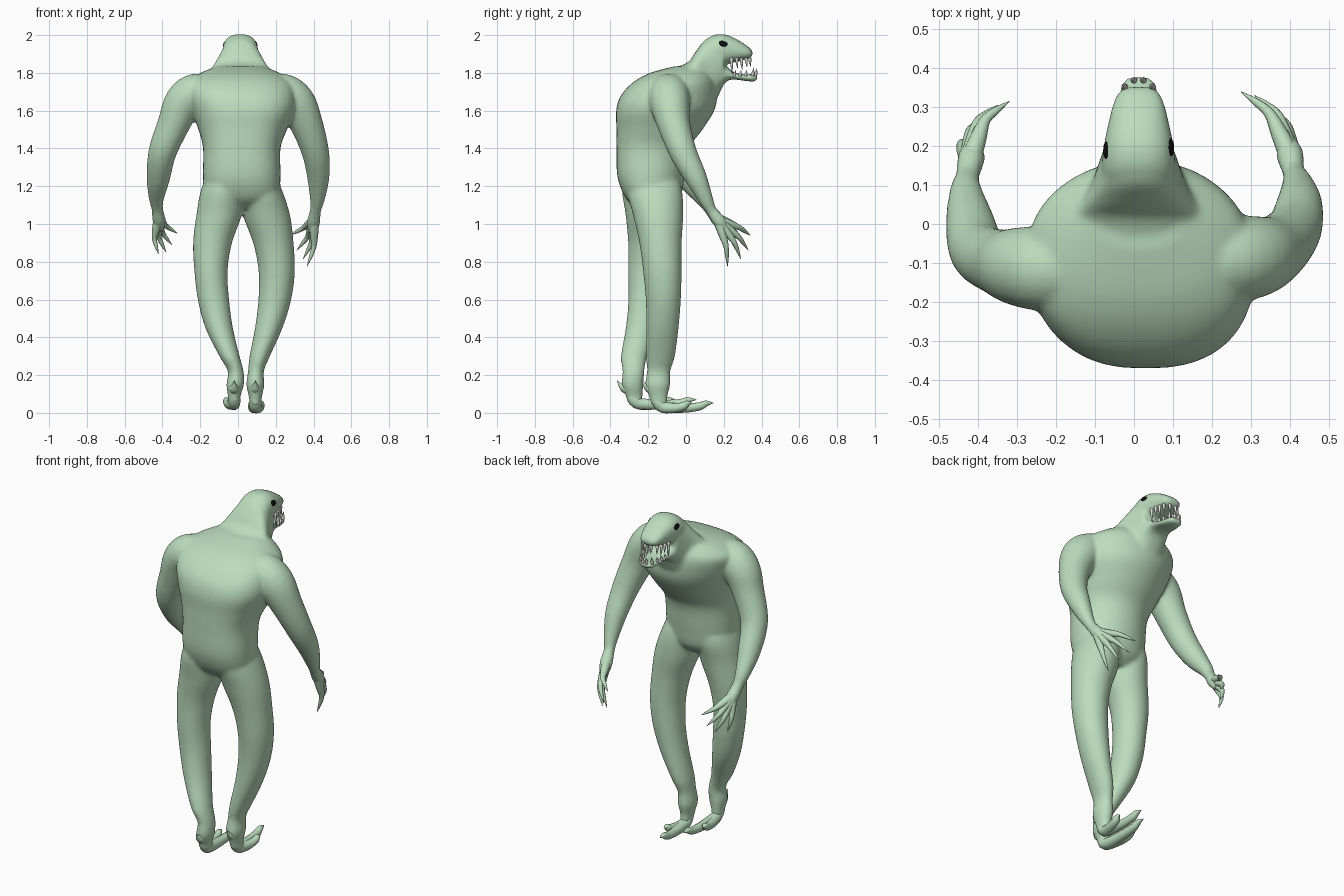
import bpy, math
from mathutils import Vector

if "Cube" in bpy.data.objects:
    bpy.data.objects.remove(bpy.data.objects["Cube"])


def material(name, rgb):
    m = bpy.data.materials.new(name)
    m.diffuse_color = (*rgb, 1)
    m.use_nodes = True
    m.node_tree.nodes["Principled BSDF"].inputs["Base Color"].default_value = m.diffuse_color
    return m


SKIN = material("pale green skin", (0.50, 0.72, 0.51))
BLACK = material("black eye", (0.004, 0.004, 0.004))
TOOTH = material("tooth grey", (0.75, 0.74, 0.72))


def spline(rows, n):
    """Catmull-Rom interpolation of rows of numbers."""
    out = []
    for i in range(len(rows) - 1):
        a, b = rows[max(i - 1, 0)], rows[i]
        c, d = rows[i + 1], rows[min(i + 2, len(rows) - 1)]
        for k in range(n):
            t = k / n
            out.append([0.5 * (2 * q + (r - p) * t + (2 * p - 5 * q + 4 * r - s) * t * t
                               + (3 * q - p - 3 * r + s) * t ** 3)
                        for p, q, r, s in zip(a, b, c, d)])
    return out + [list(rows[-1])]


def skin(name, rings, mat):
    """Closed surface through a list of equal rings."""
    n = len(rings[0])
    verts = [v for r in rings for v in r]
    faces = [(i * n + j, i * n + (j + 1) % n, (i + 1) * n + (j + 1) % n, (i + 1) * n + j)
             for i in range(len(rings) - 1) for j in range(n)]
    faces += [tuple(reversed(range(n))), tuple(range(len(verts) - n, len(verts)))]
    me = bpy.data.meshes.new(name)
    me.from_pydata(verts, [], faces)
    me.materials.append(mat)
    me.polygons.foreach_set("use_smooth", [True] * len(faces))
    ob = bpy.data.objects.new(name, me)
    bpy.context.collection.objects.link(ob)
    return ob


def angles(n):
    return [(math.cos(2 * math.pi * j / n), math.sin(2 * math.pi * j / n)) for j in range(n)]


def power(v, e):
    return math.copysign(abs(v) ** e, v)


def tube(name, rows, mat=SKIN, sides=20, n=4):
    """Round tube through (x, y, z, radius)."""
    rows = spline(rows, n)
    pts = [Vector(r[:3]) for r in rows]
    rings, old, u = [], None, None
    for i, p in enumerate(pts):
        t = (pts[min(i + 1, len(pts) - 1)] - pts[max(i - 1, 0)]).normalized()
        u = t.orthogonal().normalized() if old is None else old.rotation_difference(t) @ u
        old, w = t, t.cross(u)
        rad = max(rows[i][3], 0.001)
        rings.append([p + rad * (c * u + s * w) for c, s in angles(sides)])
    return skin(name, rings, mat)


def stack(name, rows, back=1.0):
    """Level ellipses (x, y, z, rx, ry); back < 1 squares off the rear half."""
    def pt(x, y, z, rx, ry, c, s):
        e = back if s < 0 else 1.0
        return (x + rx * power(c, e), y + ry * power(s, e), z)
    return skin(name, [[pt(*r, c, s) for c, s in angles(40)] for r in spline(rows, 4)], SKIN)


def slices(name, rows):
    """Upright slightly boxy ellipses (y, top, bottom, rx), facing +y."""
    return skin(name, [[(0.012 - rx * power(c, .85), y, (a + b) / 2 + (a - b) / 2 * power(s, .85))
                        for c, s in angles(32)] for y, a, b, rx in spline(rows, 4)], SKIN)


# Hunched torso with a broad back
parts = [stack("body", [
    (.02, -.17, 1.08, .10, .08), (.02, -.175, 1.14, .19, .145), (.02, -.185, 1.25, .205, .178),
    (.02, -.175, 1.40, .205, .193), (.025, -.14, 1.50, .235, .228), (.03, -.11, 1.60, .275, .26),
    (.02, -.09, 1.68, .29, .255), (.01, -.06, 1.75, .28, .22),
    (.01, -.025, 1.80, .21, .165), (.012, .03, 1.835, .12, .09)], back=.8)]

# Neck, skull with snout, lower jaw
parts.append(slices("neck", [
    (-.16, 1.795, 1.60, .17), (0, 1.85, 1.60, .195), (.05, 1.912, 1.60, .16),
    (.10, 1.975, 1.60, .125), (.15, 1.997, 1.64, .105), (.2, 1.985, 1.74, .088)]))
parts.append(slices("snout", [
    (.09, 1.96, 1.82, .09), (.14, 1.998, 1.82, .095), (.20, 2.005, 1.84, .09),
    (.26, 1.983, 1.857, .078), (.31, 1.953, 1.87, .066), (.34, 1.93, 1.878, .052),
    (.352, 1.915, 1.89, .03)]))
parts.append(slices("lower_jaw", [
    (.10, 1.83, 1.60, .10), (.17, 1.85, 1.70, .09), (.215, 1.835, 1.755, .078),
    (.25, 1.805, 1.765, .068), (.31, 1.792, 1.758, .058), (.36, 1.795, 1.753, .045),
    (.377, 1.785, 1.762, .028)]))

# Arms
parts.append(tube("right_arm", [
    (.14, -.09, 1.68, .09), (.23, -.09, 1.69, .108), (.305, -.085, 1.64, .107),
    (.362, -.065, 1.53, .088), (.41, -.015, 1.38, .073), (.425, .05, 1.25, .06),
    (.42, .105, 1.13, .04), (.41, .135, 1.07, .03), (.4, .18, 1.01, .036), (.39, .22, .95, .02)]))
parts.append(tube("left_arm", [
    (-.12, -.11, 1.68, .09), (-.22, -.115, 1.69, .108), (-.29, -.11, 1.64, .103),
    (-.34, -.1, 1.53, .087), (-.4, -.07, 1.38, .075), (-.422, .01, 1.24, .062),
    (-.432, .085, 1.14, .042), (-.427, .125, 1.08, .031), (-.418, .17, 1.02, .036),
    (-.41, .205, .965, .02)]))

# Legs, the left one set further back
parts.append(stack("right_leg", [
    (.09, -.18, 1.36, .06, .09), (.115, -.17, 1.2, .11, .145), (.15, -.148, 1.05, .125, .133),
    (.187, -.135, .9, .107, .112), (.205, -.125, .75, .096, .102), (.195, -.12, .6, .087, .093),
    (.163, -.125, .45, .073, .086), (.115, -.135, .3, .054, .077), (.095, -.145, .22, .042, .062),
    (.092, -.15, .15, .048, .067), (.092, -.147, .09, .036, .05), (.092, -.14, .04, .03, .045)]))
parts.append(stack("left_leg", [
    (-.05, -.19, 1.36, .06, .1), (-.08, -.19, 1.2, .11, .148), (-.10, -.195, 1.05, .12, .125),
    (-.135, -.2, .9, .103, .106), (-.143, -.21, .75, .088, .096), (-.13, -.215, .6, .083, .09),
    (-.1, -.235, .45, .073, .084), (-.045, -.275, .3, .054, .07), (-.012, -.278, .22, .042, .058),
    (-.015, -.283, .15, .047, .058), (-.02, -.275, .09, .034, .045), (-.02, -.27, .05, .03, .04)]))

# Fuse the parts into one smooth skin
bpy.ops.object.select_all(action='DESELECT')
for p in parts:
    p.select_set(True)
body = parts[0]
bpy.context.view_layer.objects.active = body
bpy.ops.object.join()
rm = body.modifiers.new("fuse", 'REMESH')
rm.mode, rm.voxel_size, rm.use_smooth_shade = 'VOXEL', 0.008, True
sm = body.modifiers.new("soften", 'SMOOTH')
sm.factor, sm.iterations = 0.5, 18
for m in ("fuse", "soften"):
    bpy.ops.object.modifier_apply(modifier=m)

# Clawed fingers: knuckle from the palm, bending inward to the tip
hands = {
    "right": ((.402, .17, 1.02), [(.365, .22, .775), (.345, .29, .815), (.31, .33, .86), (.275, .34, .94)]),
    "left": ((-.42, .165, 1.03), [(-.42, .21, .84), (-.38, .27, .85), (-.35, .305, .89), (-.32, .315, .95)])}
for side, (palm, tips) in hands.items():
    s = 1 if side == "right" else -1
    for i, tip in enumerate(tips):
        a, b = Vector(palm), Vector(tip)
        out = Vector((s * .022, .012, .008))
        tube(f"{side}_finger_{i + 1}", [
            (*a, .028), (*(a.lerp(b, .33) + out * .6), .022), (*(a.lerp(b, .6) + out), .014),
            (*(a.lerp(b, .8) + out * .6), .0095), (*b, .001)], sides=10)

# Feet: one long toe with a raised claw, a short side toe and a heel spur
feet = {"right": (.092, -.15, .03, [(.07, .145), (.125, .03)]),
        "left": (-.02, -.28, .048, [(-.02, .055), (-.065, -.06)])}
for side, (x, y, z, tips) in feet.items():
    for i, (tx, ty) in enumerate(tips):
        d = ty - y
        tube(f"{side}_toe_{i + 1}", [
            (x, y - .01, z + .06, .03), (x, y + .02, z + .005, .032),
            (x + (tx - x) * .5, y + d * .45, z - .004, .026),
            (x + (tx - x) * .8, y + d * .74, z + .004, .022),
            (x + (tx - x) * .93, y + d * .87, z + .02, .016), (tx, ty, z + .022, .001)], sides=12)
    tube(f"{side}_heel_spur", [(x, y, .13, .035), (x, y - .04, .13, .028),
                               (x, y - .065, .145, .013), (x, y - .085, .17, .001)], sides=10)

# Eyes
for name, x, y, tilt in (("left_eye", -.068, .186, .45), ("right_eye", .092, .193, -.45)):
    bpy.ops.mesh.primitive_uv_sphere_add(segments=20, ring_count=12, radius=1,
                                         location=(x, y, 1.955), rotation=(-.25, tilt, 0))
    eye = bpy.context.object
    eye.name = name
    eye.scale = (.009, .027, .017)
    eye.data.materials.append(BLACK)
    bpy.ops.object.shade_smooth()


# Teeth along both jaws: (y, distance from the middle, length)
def tooth(name, x, y, z, length, lean):
    tube(name, [(x, y, z, .009), (x, y + lean * .4, z + length * .5, .0065),
                (x, y + lean, z + length, .0005)], TOOTH, sides=8, n=2)


UPPER = [(.24, .066, .085), (.268, .061, .055), (.293, .055, .065), (.318, .046, .05), (.337, .02, .045)]
LOWER = [(.255, .056, .03), (.285, .052, .03), (.315, .046, .032), (.352, .036, .045), (.368, .012, .04)]
for s in (-1, 1):
    side = "right" if s > 0 else "left"
    for i, (y, x, ln) in enumerate(UPPER):
        tooth(f"{side}_upper_tooth_{i + 1}", .012 + s * x, y, 1.88, -ln, .005)
    for i, (y, x, ln) in enumerate(LOWER):
        tooth(f"{side}_lower_tooth_{i + 1}", .012 + s * x, y, 1.783, ln, .008)
